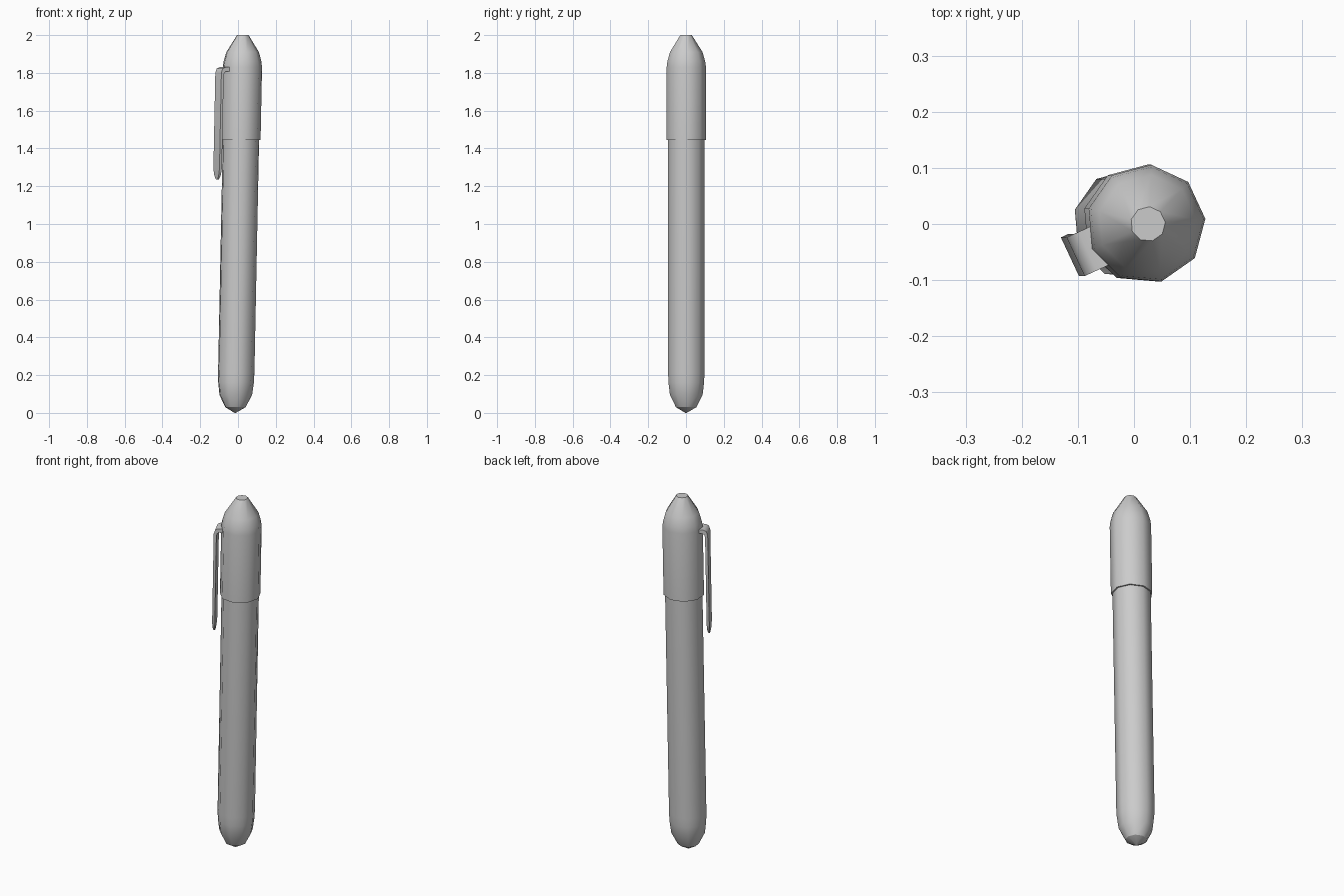
import bpy, bmesh
from math import sin, cos, radians

if "Cube" in bpy.data.objects:
    bpy.data.objects.remove(bpy.data.objects["Cube"])

SIDES, PHASE = 9, 5


def lean(x, y, z):
    # the whole pen leans slightly towards +x
    return (x + 0.02 * (z - 1) + 0.005, y, z)


def finish(name, bm):
    bmesh.ops.recalc_face_normals(bm, faces=bm.faces)
    mesh = bpy.data.meshes.new(name)
    bm.to_mesh(mesh)
    bm.free()
    ob = bpy.data.objects.new(name, mesh)
    bpy.context.collection.objects.link(ob)
    bpy.ops.object.select_all(action='DESELECT')
    ob.select_set(True)
    bpy.context.view_layer.objects.active = ob
    bpy.ops.object.shade_smooth_by_angle(angle=radians(46))
    return ob


def loft(name, rings, cap_start=True, cap_end=True):
    bm = bmesh.new()
    loops = [[bm.verts.new(lean(*p)) for p in ring] for ring in rings]
    n = len(loops[0])
    for a, b in zip(loops, loops[1:]):
        for i in range(n):
            j = (i + 1) % n
            bm.faces.new((a[i], a[j], b[j], b[i]))
    if cap_start:
        bm.faces.new(loops[0])
    if cap_end:
        bm.faces.new(loops[-1])
    return finish(name, bm)


def turned(name, profile, **caps):
    angles = [radians(PHASE + 360 * i / SIDES) for i in range(SIDES)]
    return loft(name, [[(r * cos(a), r * sin(a), z) for a in angles]
                       for r, z in profile], **caps)


# barrel, running a little way up inside the cap
turned("barrel", [(0.055, 0.03), (0.088, 0.095), (0.096, 0.16), (0.098, 0.21),
                  (0.098, 1.50)], cap_start=False)
# shallow pointed end plug
turned("end_plug", [(0.003, 0.0), (0.055, 0.03)], cap_end=False)
# cap with tapered crown
turned("cap", [(0.106, 1.445), (0.106, 1.83), (0.102, 1.86), (0.088, 1.91),
               (0.031, 2.0)])

# pocket clip: outer radius/height, inner radius/height, half width
sections = [
    (0.090, 1.830, 0.090, 1.808, 0.038),
    (0.115, 1.830, 0.111, 1.808, 0.038),
    (0.131, 1.822, 0.120, 1.802, 0.038),
    (0.138, 1.800, 0.124, 1.788, 0.038),
    (0.138, 1.290, 0.124, 1.290, 0.038),
    (0.137, 1.255, 0.125, 1.255, 0.026),
    (0.135, 1.235, 0.127, 1.235, 0.009),
]
ca, sa = cos(radians(-155)), sin(radians(-155))


def clip_point(r, t, z):
    return (r * ca - t * sa, r * sa + t * ca, z)


loft("pocket_clip", [[clip_point(ro, -w, zo), clip_point(ro, w, zo),
                      clip_point(ri, w, zi), clip_point(ri, -w, zi)]
                     for ro, zo, ri, zi, w in sections])
